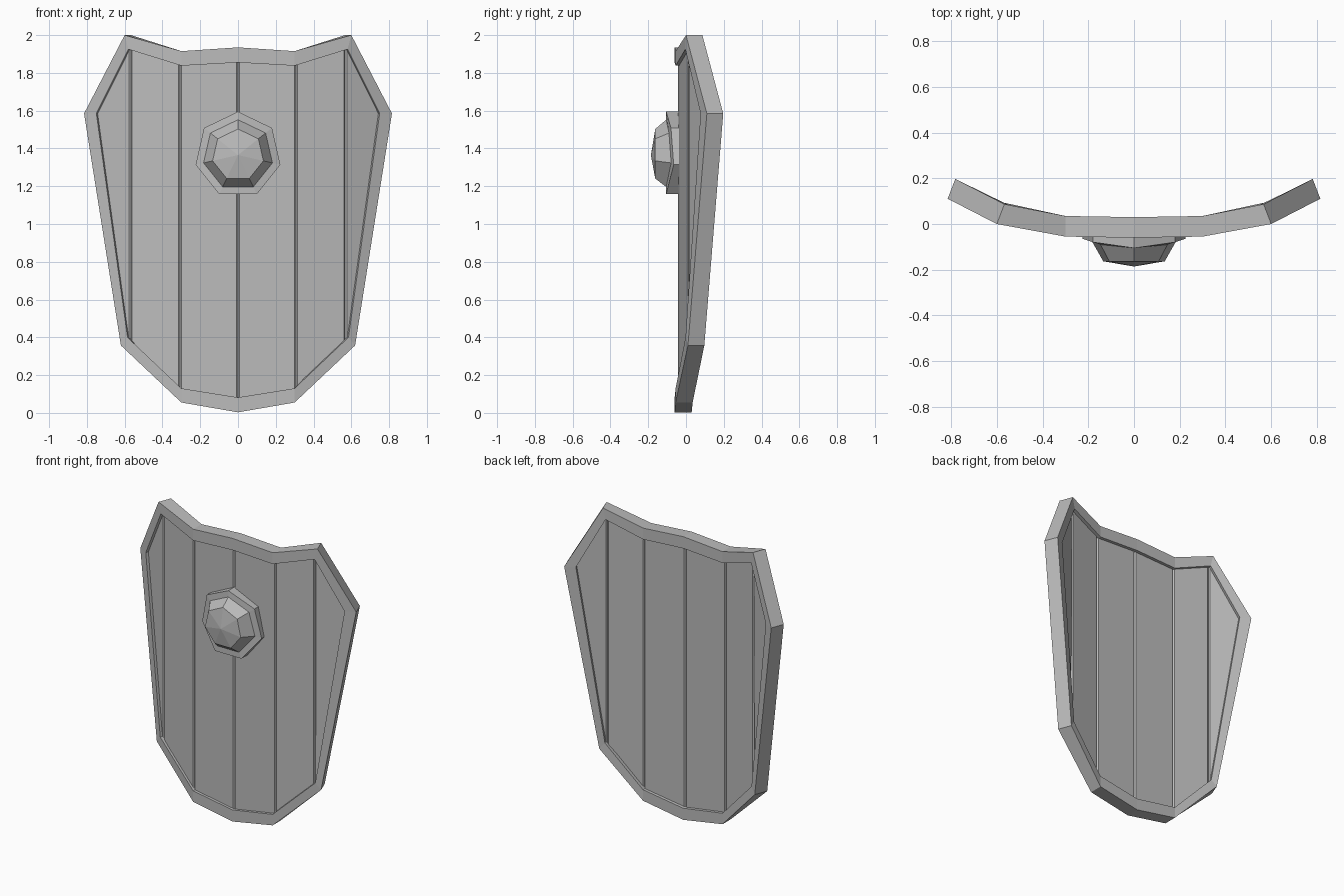
import bpy, bmesh
from math import sin, cos, pi

cube = bpy.data.objects.get("Cube")
if cube:
    bpy.data.objects.remove(cube, do_unlink=True)

grey = bpy.data.materials.new("plain grey")
grey.use_nodes = True
COLOUR = (0.5, 0.5, 0.5, 1)
grey.diffuse_color = COLOUR
grey.node_tree.nodes["Principled BSDF"].inputs["Base Color"].default_value = COLOUR


def finish(bm, name):
    bmesh.ops.recalc_face_normals(bm, faces=bm.faces)
    mesh = bpy.data.meshes.new(name)
    bm.to_mesh(mesh)
    bm.free()
    mesh.materials.append(grey)
    obj = bpy.data.objects.new(name, mesh)
    bpy.context.collection.objects.link(obj)
    return obj


# Curved cross-section of the shield: front depth at each width
BEND = [(0, -0.06), (0.3, -0.055), (0.6, 0.0), (0.82, 0.113)]


def front_y(x):
    x = abs(x)
    for (x0, y0), (x1, y1) in zip(BEND, BEND[1:]):
        if x <= x1:
            break
    return y0 + (y1 - y0) * (x - x0) / (x1 - x0)


def surface(x, z, depth):
    """Point at a depth behind the front surface, leaning inward on the wings."""
    lean = 0.37 * max(0, min(1, (abs(x) - 0.3) / 0.3))
    side = (x > 0) - (x < 0)
    return (x - side * lean * depth, front_y(x) + depth * (1 - 0.1 * lean), z)


def mirrored(half):
    return half + [(-x, z) for x, z in reversed(half[1:-1])]


def stitch(bm, rings, closed=False):
    pairs = list(zip(rings, rings[1:]))
    if closed:
        pairs.append((rings[-1], rings[0]))
    for a, b in pairs:
        for i in range(len(a)):
            j = (i + 1) % len(a)
            bm.faces.new((a[i], a[j], b[j], b[i]))


# Rim: outer and inner outlines from top centre to bottom centre
outer = mirrored([(0, 1.935), (0.3, 1.915), (0.6, 2.0), (0.815, 1.585),
                  (0.62, 0.357), (0.3, 0.055), (0, 0.003)])
inner_half = [(0, 1.855), (0.3, 1.838), (0.58, 1.925), (0.75, 1.585),
              (0.585, 0.4), (0.3, 0.13), (0, 0.082)]
inner = mirrored(inner_half)
bm = bmesh.new()
rings = [[bm.verts.new(surface(x, z, d)) for x, z in line]
         for line, d in ((outer, 0), (outer, 0.09), (inner, 0.09), (inner, 0))]
stitch(bm, rings, closed=True)
finish(bm, "rim")


# Planks: bevelled slabs whose edges run under the rim
def plank(name, outline, side):
    bm = bmesh.new()
    rings = [[bm.verts.new(surface(side * x, z, d)) for x, z in outline]
             for d in (0.018, 0.068)]
    stitch(bm, rings)
    caps = [bm.faces.new(ring) for ring in rings]
    edges = list({e for f in caps for e in f.edges})
    bmesh.ops.bevel(bm, geom=edges, offset=0.008, segments=1, affect='EDGES')
    finish(bm, name)


TUCK = 0.025
for side, word in ((1, "left"), (-1, "right")):
    plank(word + "_inner_plank", [(0, 1.855 + TUCK), (0.308, 1.84 + TUCK),
                                  (0.308, 0.137 - TUCK), (0, 0.082 - TUCK)], side)
    plank(word + "_middle_plank", [(0.308, 1.84 + TUCK), (0.575, 1.922 + TUCK),
                                   (0.575, 0.39 - TUCK), (0.308, 0.137 - TUCK)], side)
    plank(word + "_outer_plank", [(0.575, 1.922 + TUCK), (0.75 + TUCK, 1.585),
                                  (0.575 + TUCK, 0.4 - TUCK), (0.575, 0.39 - TUCK)], side)

# Boss: seven-sided flange bent to the shield, with a faceted dome
SIDES, CENTRE = 7, 1.365


def boss_ring(bm, radius, depth):
    ring = []
    for i in range(SIDES):
        a = 2 * pi * i / SIDES
        x, z = radius * sin(a), CENTRE + radius * cos(a)
        ring.append(bm.verts.new((x, depth(abs(x)), z)))
    return ring


def flange_y(x):
    return -0.105 + 0.32 * max(0, x - 0.1)


bm = bmesh.new()
rings = [boss_ring(bm, 0.23, lambda x: -0.035),
         boss_ring(bm, 0.23, flange_y),
         boss_ring(bm, 0.187, flange_y),
         boss_ring(bm, 0.138, lambda x: -0.163)]
stitch(bm, rings)
bm.faces.new(rings[0])
apex = bm.verts.new((0, -0.186, CENTRE))
for i in range(SIDES):
    bm.faces.new((rings[-1][i], rings[-1][(i + 1) % SIDES], apex))
finish(bm, "boss")
